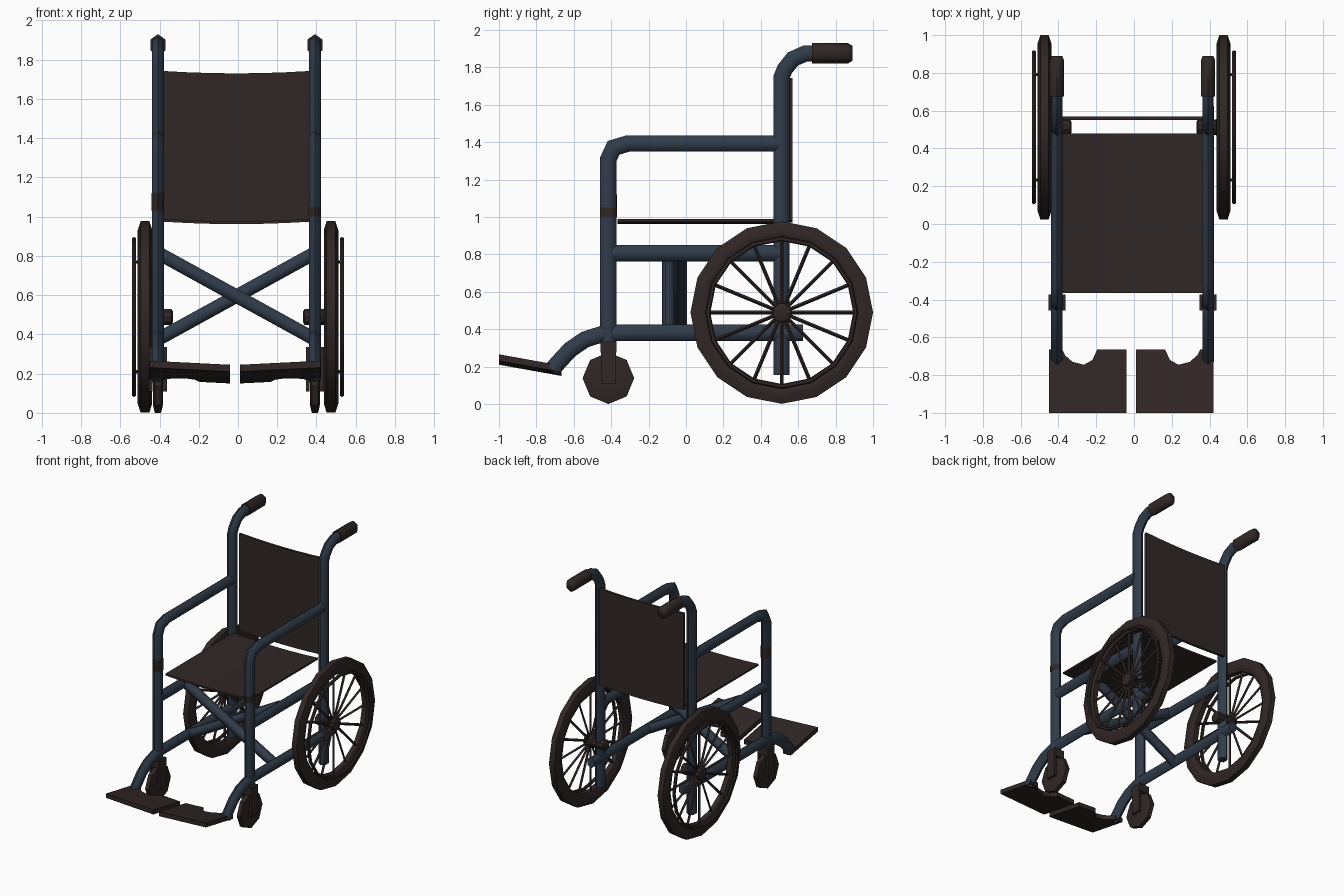
import bpy, bmesh, math
from mathutils import Vector

if "Cube" in bpy.data.objects:
    bpy.data.objects.remove(bpy.data.objects["Cube"])


def material(name, rgb):
    m = bpy.data.materials.new(name)
    m.diffuse_color = (*rgb, 1)
    m.use_nodes = True
    m.node_tree.nodes["Principled BSDF"].inputs["Base Color"].default_value = m.diffuse_color
    return m


BLUE = material("slate blue paint", (0.030, 0.044, 0.068))
BROWN = material("dark brown", (0.030, 0.020, 0.019))
CX = -0.008           # the frame sits slightly left of the wheels
SQ = 0.8              # tubes are narrower across x


def finish(name, bm, mat, smooth=None):
    bmesh.ops.remove_doubles(bm, verts=bm.verts, dist=1e-5)
    bmesh.ops.recalc_face_normals(bm, faces=bm.faces)
    me = bpy.data.meshes.new(name)
    bm.to_mesh(me)
    bm.free()
    me.materials.append(mat)
    ob = bpy.data.objects.new(name, me)
    bpy.context.collection.objects.link(ob)
    if smooth:
        bpy.context.view_layer.objects.active = ob
        ob.select_set(True)
        bpy.ops.object.shade_smooth_by_angle(angle=math.radians(smooth))
        ob.select_set(False)
    return ob


def skin(bm, loops, closed=False):
    # join matching loops with quads, capping the ends when open
    n = len(loops[0])
    rings = [[bm.verts.new(p) for p in l] for l in loops]
    pairs = list(zip(rings, rings[1:])) + ([(rings[-1], rings[0])] if closed else [])
    for a, b in pairs:
        for i in range(n):
            bm.faces.new((a[i], a[(i + 1) % n], b[(i + 1) % n], b[i]))
    if not closed:
        bm.faces.new(rings[0])
        bm.faces.new(rings[-1])


def tube(name, path, r, x, mat=BLUE, radii=None):
    # six-sided tube along a (y, z) path in the plane at x
    pts = [Vector(p) for p in path]
    loops = []
    for i, p in enumerate(pts):
        d0 = (p - pts[i - 1]).normalized() if i else None
        d1 = (pts[i + 1] - p).normalized() if i < len(pts) - 1 else None
        d0, d1 = d0 or d1, d1 or d0
        t = (d0 + d1).normalized()
        nrm = Vector((-t.y, t.x)) / max(t.dot(d0), 0.5)
        rr = radii[i] if radii else r
        loop = []
        for k in range(6):
            a = k * math.pi / 3
            q = p + nrm * rr * math.cos(a)
            loop.append((x + SQ * rr * math.sin(a), q.x, q.y))
        loops.append(loop)
    bm = bmesh.new()
    skin(bm, loops)
    return finish(name, bm, mat, 65)


def revolve(name, profile, n, c, mat=BROWN, closed=True):
    # turn an (x, radius) profile around the x axis through c
    bm = bmesh.new()
    loops = [[(c[0] + px, c[1] + r * math.cos(k * math.tau / n), c[2] + r * math.sin(k * math.tau / n))
              for k in range(n)] for px, r in profile]
    skin(bm, loops, closed)
    return finish(name, bm, mat, 35)


def box(name, lo, hi, mat=BROWN):
    bm = bmesh.new()
    loops = [[(x, y, z) for x, y in ((lo[0], lo[1]), (hi[0], lo[1]), (hi[0], hi[1]), (lo[0], hi[1]))]
             for z in (lo[2], hi[2])]
    skin(bm, loops)
    return finish(name, bm, mat)


def rod(bm, a, b, r, n=4, flat=1.0):
    a, b = Vector(a), Vector(b)
    t = (b - a).normalized()
    u = Vector((0, 1, 0)) if abs(t.y) < 0.01 and abs(t.x) > 0.1 else Vector((1, 0, 0))
    v = t.cross(u)
    skin(bm, [[p + u * r * math.cos(k * math.tau / n) + v * r * flat * math.sin(k * math.tau / n)
               for k in range(n)] for p in (a, b)])


for s, side in ((-1, "left"), (1, "right")):
    x = CX + s * 0.4
    # tubular side frame
    tube(f"{side}_rear_post", [(0.51, 0.155), (0.51, 1.745), (0.528, 1.79), (0.572, 1.845),
                               (0.64, 1.875), (0.72, 1.875)], 0.043, x)
    tube(f"{side}_armrest_and_front_post", [(0.50, 1.393), (-0.31, 1.393), (-0.387, 1.37),
                                            (-0.415, 1.31), (-0.415, 0.33)], 0.044, x)
    tube(f"{side}_middle_rail", [(-0.41, 0.807), (0.51, 0.807)], 0.044, x)
    tube(f"{side}_lower_rail", [(0.625, 0.38), (-0.43, 0.38), (-0.54, 0.345), (-0.62, 0.29),
                                (-0.68, 0.225), (-0.715, 0.185)], 0.044, x)
    tube(f"{side}_hand_grip", [(0.675, 1.875), (0.865, 1.875), (0.89, 1.875)], 0.055, x, BROWN,
         [0.055, 0.055, 0.04])

    # rear wheel
    wx = s * 0.474
    c = (wx, 0.512, 0.489)
    revolve(f"{side}_rear_tyre", [(-.022, .488), (.022, .488), (.037, .442), (.037, .42), (.02, .388),
                                  (-.02, .388), (-.037, .42), (-.037, .442)], 16, c)
    revolve(f"{side}_hand_rim", [(s * .046, .402), (s * .056, .408), (s * .066, .402),
                                 (s * .066, .388), (s * .056, .382), (s * .046, .388)], 16, c)
    revolve(f"{side}_axle", [(-s * .142, .03), (-s * .135, .042), (-s * .04, .042), (-s * .03, .05),
                             (s * .03, .05), (s * .036, .035)], 10, c, closed=False)
    bm = bmesh.new()
    for k in range(16):
        a = k * math.tau / 16
        dy, dz = math.cos(a), math.sin(a)
        rod(bm, (wx, c[1] + .04 * dy, c[2] + .04 * dz), (wx, c[1] + .4 * dy, c[2] + .4 * dz), 0.010)
        if k % 4 == 2:
            rod(bm, (wx + s * .02, c[1] + .395 * dy, c[2] + .395 * dz),
                (wx + s * .056, c[1] + .395 * dy, c[2] + .395 * dz), 0.008)
    finish(f"{side}_spokes", bm, BROWN)

    # front caster
    revolve(f"{side}_caster_wheel", [(-.026, .02), (-.026, .095), (-.016, .138), (.016, .138),
                                     (.026, .095), (.026, .02)], 8, (x, -0.415, 0.138))
    box(f"{side}_caster_crown", (x - .045, -.458, .275), (x + .045, -.372, .335))
    for o in (-1, 1):
        px = x + o * 0.036
        box(f"{side}_caster_prong", (px - .009, -.455, .11), (px + .009, -.375, .28))

    # footplate: notched outline, tilted up at the front and outer edge
    mid = -0.015
    outline = [(.435, -.665), (.435, -1.0), (.025, -1.0), (.025, -.665), (.18, -.665),
               (.205, -.72), (.25, -.745), (.31, -.73), (.35, -.695), (.365, -.665)]

    def height(w, y):
        return 0.185 + (-0.665 - y) * 0.18 + (w - 0.025) * 0.05
    bm = bmesh.new()
    skin(bm, [[(mid + s * w, y, height(w, y) - d) for w, y in outline] for d in (0.035, 0)])
    finish(f"{side}_footplate", bm, BROWN)

# crossed braces under the seat
for s, y in ((1, -0.093), (-1, -0.03)):
    bm = bmesh.new()
    rod(bm, (CX - s * 0.4, y, 0.815), (CX + s * 0.4, y, 0.375), 0.036, 6, 1.1)
    finish("cross_brace", bm, BLUE, 65)


# fabric panels sagging slightly toward the middle
def panel(name, corner):
    bm = bmesh.new()
    loops = []
    for i in range(7):
        t = i / 6 * 2 - 1
        loops.append(corner(CX + 0.37 * t, 0.012 * (1 - t * t)))
    skin(bm, loops)
    finish(name, bm, BROWN, 35)


panel("seat", lambda x, d: [(x, -.365, .988 - d), (x, .48, .988 - d), (x, .48, .974 - d), (x, -.365, .974 - d)])
panel("backrest", lambda x, d: [(x, .55, .982 - d), (x, .57, .982 - d), (x, .57, 1.742 - d), (x, .55, 1.742 - d)])

# worn paint patches on the front posts
tube("left_worn_paint", [(-.415, 1.03), (-.415, 1.12)], 0.046, CX - 0.4, BROWN)
tube("right_worn_paint", [(-.415, 1.0), (-.415, 1.05)], 0.046, CX + 0.4, BROWN)
